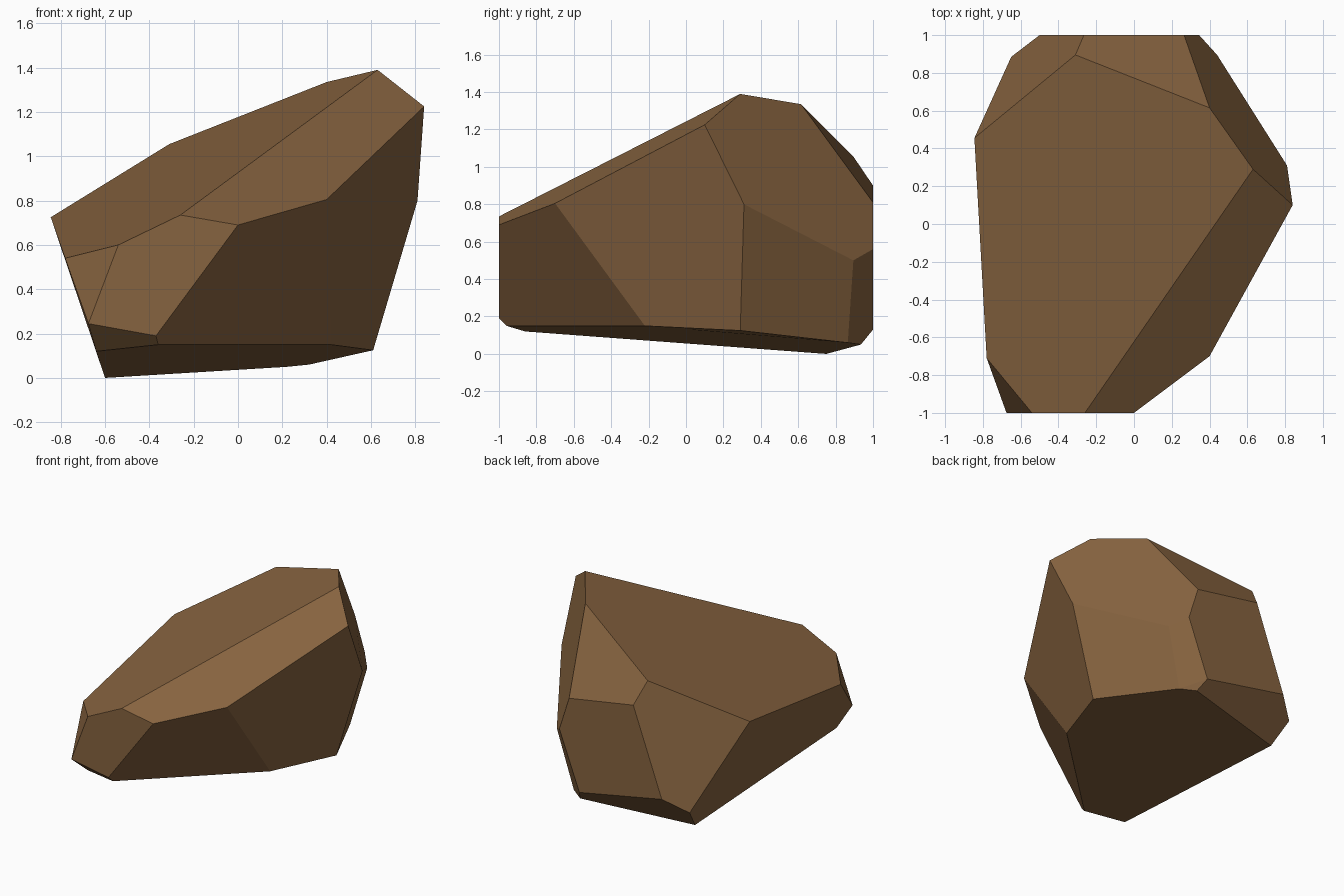
import bpy
import bmesh
import math

# Remove the default cube
default_cube = bpy.data.objects.get("Cube")
if default_cube:
    bpy.data.objects.remove(default_cube, do_unlink=True)


def make_material(name, colour):
    material = bpy.data.materials.new(name)
    material.use_nodes = True
    material.diffuse_color = colour
    shader = next(n for n in material.node_tree.nodes if n.type == "BSDF_PRINCIPLED")
    shader.inputs["Base Color"].default_value = colour
    shader.inputs["Roughness"].default_value = 1
    return material


def make_faceted_rock(name, corner_groups, material):
    """Wrap the corner points in a convex skin and merge coplanar triangles."""
    bm = bmesh.new()
    for corners in corner_groups.values():
        for corner in corners:
            bm.verts.new(corner)
    bmesh.ops.convex_hull(bm, input=bm.verts[:], use_existing_faces=False)
    bmesh.ops.dissolve_limit(
        bm,
        angle_limit=math.radians(4),
        use_dissolve_boundaries=False,
        verts=bm.verts[:],
        edges=bm.edges[:],
    )
    bmesh.ops.recalc_face_normals(bm, faces=bm.faces[:])
    for face in bm.faces:
        face.smooth = False
    mesh = bpy.data.meshes.new(name)
    bm.to_mesh(mesh)
    bm.free()
    mesh.materials.append(material)
    rock = bpy.data.objects.new(name, mesh)
    bpy.context.collection.objects.link(rock)
    return rock


# Corners of the chiselled boulder, grouped by region
corner_groups = {
    # Sloping top and its ridge
    "crown": [(.63, .29, 1.39), (.84, .1, 1.225), (.4, .615, 1.335),
              (-.31, .895, 1.055), (-.845, .455, .725)],
    # Cut front end
    "front": [(-.78, -.71, .54), (-.54, -1, .6), (-.26, -1, .735),
              (0, -1, .69), (-.675, -1, .245), (-.37, -1, .19)],
    # Corners on the left flank
    "flank": [(.4, -.7, .805), (.81, .31, .8), (.44, .895, .5)],
    # Flat back end
    "back": [(.345, 1, .56), (.265, 1, .81), (-.265, 1, .9),
             (-.5, 1, .26), (.18, 1, .13), (-.65, .885, .155)],
    # Slightly tilted underside
    "base": [(-.36, -.96, .15), (-.64, -.86, .12), (.42, -.22, .15),
             (.61, .29, .125), (.32, .865, .06), (.22, .935, .05),
             (-.6, .75, 0)],
}

brown_stone = make_material("brown_stone", (.24, .125, .05, 1))
make_faceted_rock("boulder", corner_groups, brown_stone)
